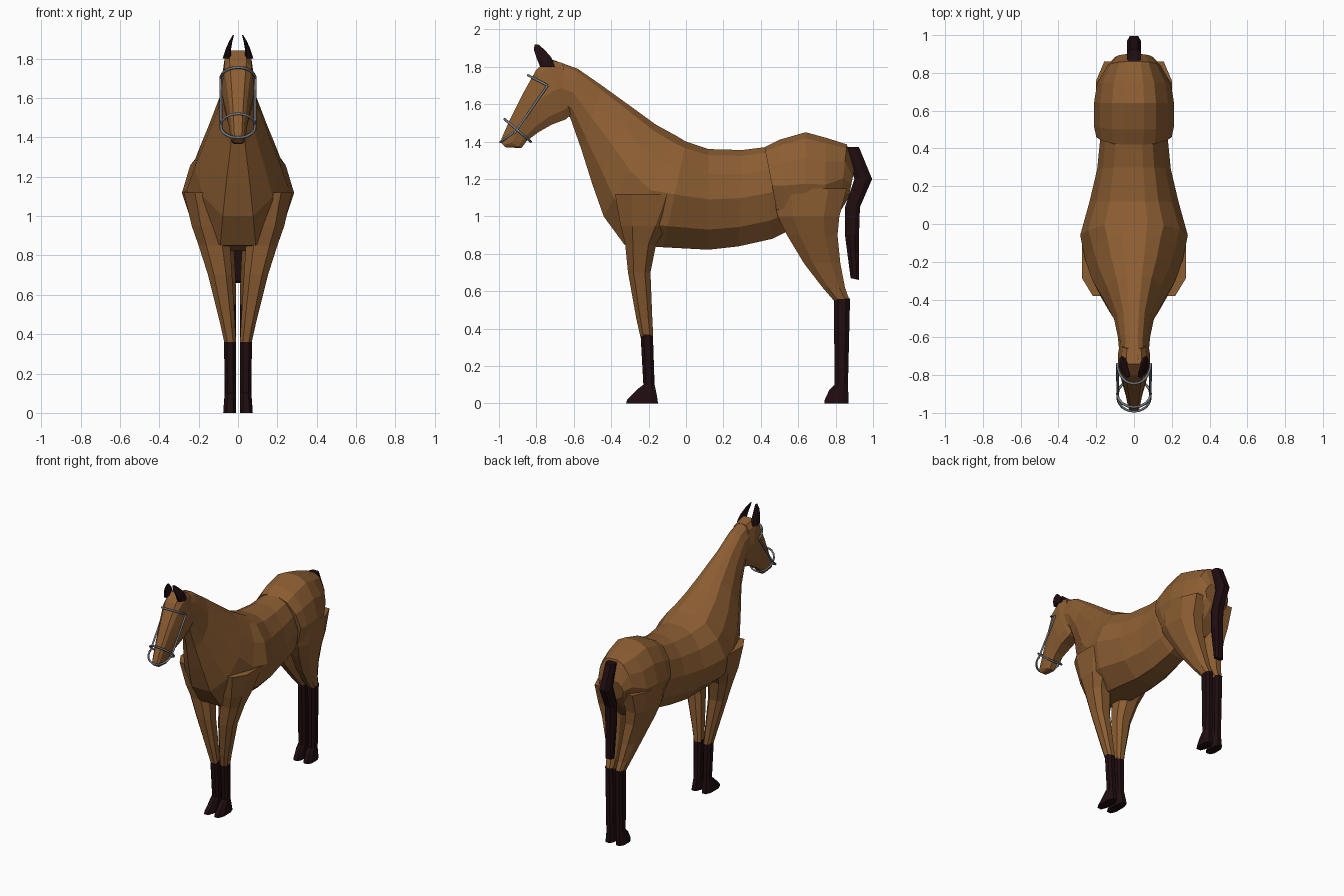
import bpy, bmesh
from math import sin, cos, pi

if "Cube" in bpy.data.objects:
    bpy.data.objects.remove(bpy.data.objects["Cube"])


def material(name, rgb):
    m = bpy.data.materials.new(name)
    m.use_nodes = True
    m.diffuse_color = (*rgb, 1)
    bsdf = m.node_tree.nodes["Principled BSDF"]
    bsdf.inputs["Base Color"].default_value = (*rgb, 1)
    bsdf.inputs["Roughness"].default_value = 0.8
    return m


coat = material("brown coat", (0.26, 0.11, 0.032))
dark = material("dark hair and hoof", (0.014, 0.004, 0.005))
steel = material("grey metal", (0.17, 0.19, 0.21))


def loft(name, rings, mat):
    """Skin a list of equal-length rings and cap both ends."""
    bm = bmesh.new()
    loops = [[bm.verts.new(p) for p in ring] for ring in rings]
    n = len(loops[0])
    for a, b in zip(loops, loops[1:]):
        for i in range(n):
            j = (i + 1) % n
            bm.faces.new((a[i], a[j], b[j], b[i]))
    bm.faces.new(loops[0])
    bm.faces.new(loops[-1])
    bmesh.ops.recalc_face_normals(bm, faces=bm.faces)
    me = bpy.data.meshes.new(name)
    bm.to_mesh(me)
    bm.free()
    me.materials.append(mat)
    ob = bpy.data.objects.new(name, me)
    bpy.context.collection.objects.link(ob)
    return ob


def slices(sections, profile):
    """Symmetric rings from top point, bottom point and half width."""
    rings = []
    for yt, zt, yb, zb, w in sections:
        side = [(w * f, yt + (yb - yt) * t, zt + (zb - zt) * t) for t, f in profile]
        rings.append(side + [(-x, y, z) for x, y, z in reversed(side)])
    return rings


def leg_rings(sections, s):
    """Chamfered horizontal rings from z, front, back, inner, outer."""
    rings = []
    for z, y0, y1, x0, x1 in sections:
        cx, cy, rx, ry = (x0 + x1) / 2, (y0 + y1) / 2, (x1 - x0) / 2, (y1 - y0) / 2
        k = 0.5
        pts = [(1, k), (k, 1), (-k, 1), (-1, k), (-1, -k), (-k, -1), (k, -1), (1, -k)]
        rings.append([(s * (cx + rx * u), cy + ry * v, z) for u, v in pts])
    return rings


def tube(name, points, closed=False):
    cu = bpy.data.curves.new(name, "CURVE")
    cu.dimensions = "3D"
    cu.bevel_depth = 0.007
    cu.bevel_resolution = 1
    cu.use_fill_caps = True
    sp = cu.splines.new("POLY")
    sp.points.add(len(points) - 1)
    for p, co in zip(sp.points, points):
        p.co = (*co, 1)
    sp.use_cyclic_u = closed
    cu.materials.append(steel)
    ob = bpy.data.objects.new(name, cu)
    bpy.context.collection.objects.link(ob)
    bpy.ops.object.select_all(action="DESELECT")
    ob.select_set(True)
    bpy.context.view_layer.objects.active = ob
    bpy.ops.object.convert(target="MESH")


def arc(side, front, start, end, n=12):
    """Points of an ellipse whose ends are at side and middle reaches front."""
    w, y, z = side
    dy, dz = front[0] - y, front[1] - z
    angles = [start + (end - start) * i / n for i in range(n + 1)]
    return [(w * cos(a), y + dy * sin(a), z + dz * sin(a)) for a in angles]


round_profile = [(0, .25), (.06, .55), (.25, .85), (.5, 1), (.8, .8), (1, .35)]
head_profile = [(0, .5), (.12, .8), (.5, 1), (.85, .8), (1, .5)]

# Neck, chest and barrel
loft("neck_and_barrel", slices([
    (-.72, 1.84, -.64, 1.54, .078),
    (-.58, 1.79, -.62, 1.53, .085),
    (-.45, 1.70, -.56, 1.36, .105),
    (-.27, 1.57, -.50, 1.17, .17),
    (-.16, 1.49, -.44, 1.0, .22),
    (-.05, 1.43, -.33, .85, .258),
    (.0, 1.40, -.12, .835, .285),
    (.12, 1.36, .12, .822, .235),
    (.3, 1.355, .28, .84, .195),
    (.42, 1.37, .46, .88, .18),
    (.55, 1.38, .6, .95, .15)], round_profile), coat)

# Hindquarters
loft("hindquarters", slices([
    (.42, 1.37, .50, .96, .20),
    (.50, 1.41, .54, .92, .212),
    (.64, 1.45, .64, .90, .212),
    (.75, 1.42, .74, .92, .195),
    (.86, 1.385, .82, 1.02, .14),
    (.90, 1.25, .87, 1.1, .10)], round_profile), coat)

# Head
loft("head", slices([
    (-.66, 1.82, -.60, 1.56, .075),
    (-.74, 1.84, -.64, 1.52, .085),
    (-.80, 1.785, -.72, 1.49, .085),
    (-.87, 1.66, -.79, 1.45, .066),
    (-.945, 1.51, -.85, 1.405, .046),
    (-.985, 1.42, -.88, 1.365, .038),
    (-.99, 1.395, -.965, 1.37, .028)], head_profile), coat)

# Legs and ears, one set per side
front_upper = [(1.12, -.38, -.01, .05, .275), (.95, -.35, -.1, .05, .235),
               (.85, -.325, -.16, .04, .20), (.7, -.31, -.19, .03, .152),
               (.45, -.265, -.18, .015, .09), (.36, -.245, -.175, .01, .07)]
front_lower = [(.37, -.243, -.177, .01, .072), (.1, -.228, -.168, .01, .066),
               (.08, -.255, -.163, .01, .068), (.02, -.315, -.152, .01, .074),
               (0, -.32, -.15, .01, .075)]
hind_upper = [(1.15, .46, .86, .03, .20), (1.0, .49, .82, .03, .195),
              (.90, .54, .81, .025, .165), (.75, .63, .825, .015, .118),
              (.62, .73, .85, .01, .085), (.55, .79, .875, .01, .07)]
hind_lower = [(.56, .79, .877, .01, .072), (.1, .795, .866, .01, .068),
              (.07, .765, .867, .01, .07), (.02, .742, .87, .01, .074),
              (0, .74, .87, .01, .075)]
ear = [(1.80, -.78, -.70, .035, .078), (1.85, -.80, -.72, .035, .062),
       (1.89, -.813, -.755, .028, .044), (1.92, -.81, -.79, .02, .026)]
for label, s in (("left", 1), ("right", -1)):
    loft(label + "_front_leg", leg_rings(front_upper, s), coat)
    loft(label + "_front_hoof", leg_rings(front_lower, s), dark)
    loft(label + "_hind_leg", leg_rings(hind_upper, s), coat)
    loft(label + "_hind_hoof", leg_rings(hind_lower, s), dark)
    loft(label + "_ear", leg_rings(ear, s), dark)
    # Bridle cheek strap
    tube(label + "_cheek_strap", [(s * .088, -.74, 1.70), (s * .086, -.92, 1.44)])

# Tail
loft("tail", slices([
    (.85, 1.37, .925, 1.37, .036),
    (.90, 1.20, .995, 1.20, .038),
    (.85, 1.05, .93, 1.05, .038),
    (.85, .90, .925, .90, .036),
    (.88, .67, .925, .66, .032)], [(0, .6), (.3, 1), (.7, 1), (1, .6)]), dark)

# Bridle bands
tube("noseband", arc((.088, -.90, 1.46), (-.97, 1.52), 0, 2 * pi * 15 / 16, 15), True)
tube("browband", arc((.088, -.74, 1.70), (-.845, 1.755), 0, pi))
tube("mouth_ring", arc((.086, -.92, 1.45), (-.992, 1.398), 0, pi))
